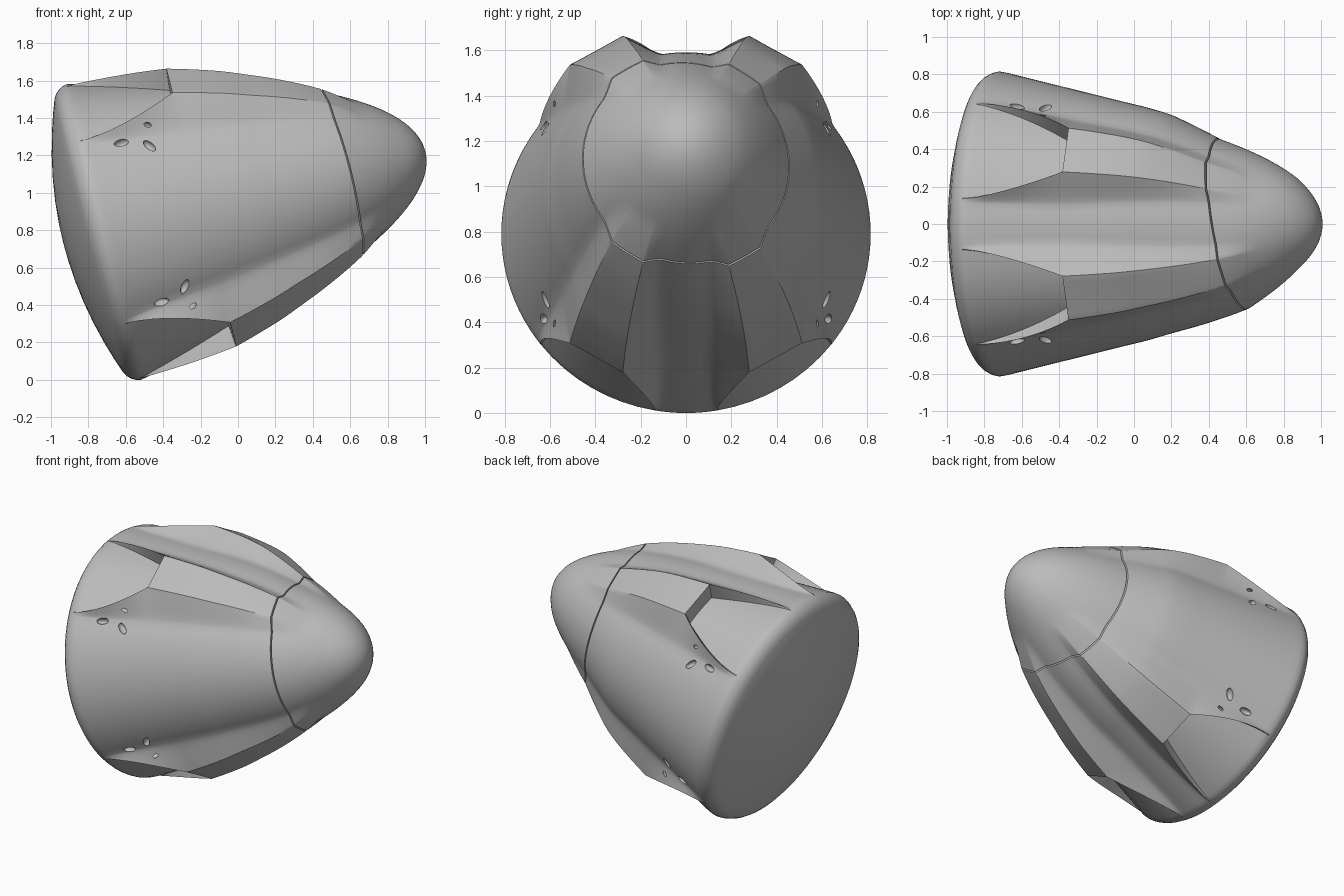
import bpy, bmesh, math
from mathutils import Matrix, Vector

if "Cube" in bpy.data.objects:
    bpy.data.objects.remove(bpy.data.objects["Cube"], do_unlink=True)

TILT = Matrix.Translation((-0.72, 0, 0.79)) @ Matrix.Rotation(math.radians(-14.1), 4, 'Y')
LENGTH, STEP, POD_END, SEAM = 1.775, 0.54, 1.48, 1.285
CONE_END = 0.75

grey = bpy.data.materials.new("hull_grey")
grey.use_nodes = True
grey.diffuse_color = (0.5, 0.5, 0.5, 1)
grey.node_tree.nodes["Principled BSDF"].inputs["Base Color"].default_value = (0.5, 0.5, 0.5, 1)


def lerp(a, b, t):
    return a + (b - a) * t


def body_radius(s):
    """Straight cone that runs into a rounded nose."""
    if s < CONE_END:
        return 0.817 - 0.24 * s
    u = min(1, (s - CONE_END) / (LENGTH - CONE_END))
    return 0.637 * math.sqrt(1 - u ** 1.1)


def pod_height(s):
    if s <= 0 or s >= POD_END:
        return 0
    if s < STEP:
        return 0.127 * s / STEP
    return 0.127 * (1 - ((s - STEP) / (POD_END - STEP)) ** 1.6)


def quarter(s):
    """Angles and pod fractions from the top line to the side line."""
    t = min(1, max(0, s / STEP))
    k = min(1, max(0, (s - STEP) / (POD_END - STEP)))
    base_in, base_out = lerp(8, 15, k), lerp(54, 53, k)
    edge_in = lerp(9.5, 20, t ** 1.4) + 3 * k
    edge_out = lerp(52, 39, t ** 1.8) + 3 * k
    cols = [(base_in * i / 3, 0) for i in range(3)]
    cols += [(lerp(base_in, edge_in, i / 6), (i / 6) ** 1.4) for i in range(7)]
    a, b = edge_in + 0.3, edge_out - 0.3
    for i in range(9):
        x = i / 4 - 1
        cols.append((lerp(a, b, i / 8), 0 if s < STEP else 1 - 0.09 * (1 - x * x)))
    cols += [(lerp(edge_out, base_out, i / 6), (1 - i / 6) ** 1.4) for i in range(7)]
    cols += [(lerp(base_out, 90, i / 10), 0) for i in range(1, 11)]
    return cols


def ring(s, radius=None):
    """One cross-section, mirrored into four quarters."""
    q = quarter(s)
    half = q + [(180 - a, f) for a, f in reversed(q[:-1])]
    full = half + [(360 - a, f) for a, f in reversed(half[1:-1])]
    skew = 0.17 * max(0, 1 - abs(s - SEAM) / 0.35)
    pts = []
    for a, f in full:
        r = radius if radius is not None else body_radius(s) + pod_height(s) * f
        y, z = r * math.sin(math.radians(a)), r * math.cos(math.radians(a))
        pts.append(TILT @ Vector((s - skew * y, y, z)))
    return pts


def add_object(name, bm):
    bmesh.ops.recalc_face_normals(bm, faces=bm.faces)
    mesh = bpy.data.meshes.new(name)
    bm.to_mesh(mesh)
    bm.free()
    mesh.materials.append(grey)
    ob = bpy.data.objects.new(name, mesh)
    bpy.context.collection.objects.link(ob)
    return ob


def loft(name, start, rings, end):
    """Closed skin through the rings with a fan at each end."""
    bm = bmesh.new()
    rows = [[bm.verts.new(p) for p in r] for r in rings]
    n = len(rows[0])
    for r0, r1 in zip(rows, rows[1:]):
        for i in range(n):
            j = (i + 1) % n
            bm.faces.new((r0[i], r0[j], r1[j], r1[i]))
    for s, row in ((start, rows[0]), (end, rows[-1])):
        pole = bm.verts.new(TILT @ Vector((s, 0, 0)))
        for i in range(n):
            bm.faces.new((pole, row[i], row[(i + 1) % n]))
    return add_object(name, bm)


def smooth(ob):
    bpy.ops.object.select_all(action='DESELECT')
    ob.select_set(True)
    bpy.context.view_layer.objects.active = ob
    bpy.ops.object.shade_smooth_by_angle(angle=math.radians(32))


# Hull: domed heat shield, rounded rim, cone with four stepped pods
shield = [ring(-0.222 + 0.25 * r * r, r) for r in (0.1, 0.22, 0.34, 0.46, 0.58, 0.68, 0.75)]
rim = [ring(s, r) for s, r in ((-0.066, 0.777), (-0.045, 0.797), (-0.02, 0.81), (0.0, 0.815))]
fins = [ring(lerp(0.03, STEP - 0.012, i / 14)) for i in range(15)]
pods = [ring(lerp(STEP, SEAM - 0.004, i / 16)) for i in range(17)]
hull = loft("capsule_hull", -0.222, shield + rim + fins + pods, SEAM - 0.004)

# Nose cap, parted from the hull by a thin gap
nose_rows = []
for i in range(20):
    nose_rows.append(ring(lerp(SEAM + 0.004, LENGTH, math.sin(math.pi / 2 * i / 20))))
nose = loft("nose_cap", SEAM + 0.004, nose_rows, LENGTH)

# Thruster ports: three dished ovals in each quarter
bm = bmesh.new()
for side in (1, -1):
    for up in (1, -1):
        for s, angle, turn in ((0.21, 55, 6), (0.352, 58, -55), (0.352, 48.4, -17)):
            a, t = math.radians(angle), math.radians(turn)
            out = Vector((0, side * math.sin(a), up * math.cos(a)))
            rise = Vector((0, -side * math.cos(a), up * math.sin(a)))
            along = Vector((math.cos(t), 0, 0)) + rise * math.sin(t)
            across = along.cross(out)
            r = body_radius(s) + (0.015 if angle < 50 else 0)
            basis = Matrix((along, across, out)).transposed().to_4x4()
            place = Matrix.Translation(Vector((s, 0, 0)) + out * r)
            size = Matrix.Diagonal((0.042, 0.021, 0.03, 1))
            bmesh.ops.create_uvsphere(bm, u_segments=20, v_segments=12, radius=1,
                                      matrix=TILT @ place @ basis @ size)
cutter = add_object("port_cutter", bm)
cutter.hide_render = True

cut = hull.modifiers.new("ports", 'BOOLEAN')
cut.operation, cut.solver, cut.object = 'DIFFERENCE', 'EXACT', cutter
bpy.context.view_layer.objects.active = hull
bpy.ops.object.modifier_apply(modifier=cut.name)
bpy.data.objects.remove(cutter, do_unlink=True)

for part in (hull, nose):
    smooth(part)
